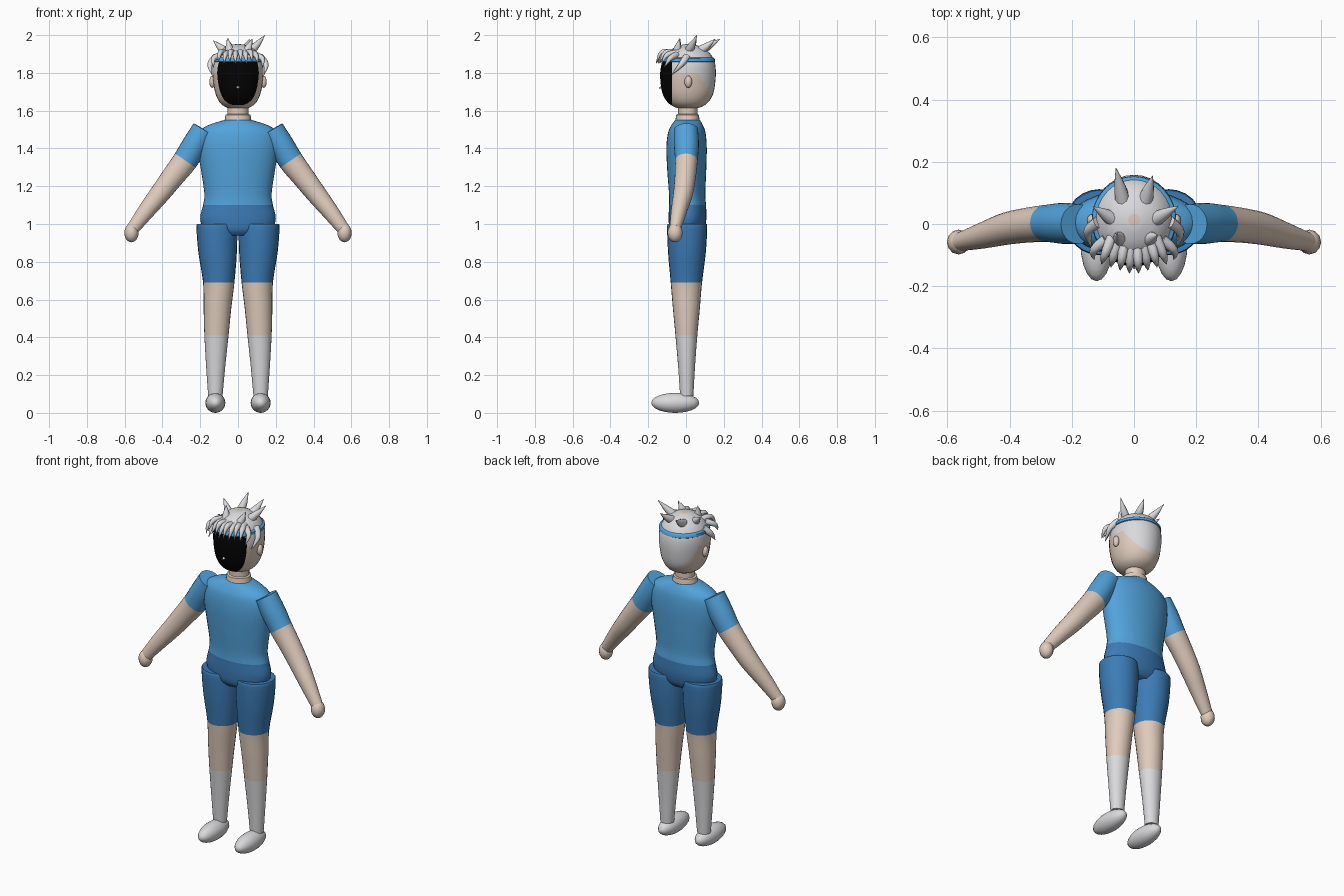
import bpy, bmesh, math
from mathutils import Vector, Matrix

if "Cube" in bpy.data.objects:
    bpy.data.objects.remove(bpy.data.objects["Cube"])

X, Y, Z = Vector((1, 0, 0)), Vector((0, 1, 0)), Vector((0, 0, 1))


def material(name, r, g, b):
    m = bpy.data.materials.new(name)
    m.use_nodes = True
    m.diffuse_color = (r, g, b, 1)
    m.node_tree.nodes["Principled BSDF"].inputs["Base Color"].default_value = (r, g, b, 1)
    return m


SHIRT = material("shirt_blue", 0.085, 0.37, 0.72)
SHORTS = material("shorts_blue", 0.045, 0.2, 0.47)
SKIN = material("skin", 0.74, 0.6, 0.5)
WHITE = material("pale_grey", 0.7, 0.7, 0.72)
BLACK = material("black", 0.001, 0.001, 0.001)


def finish(name, bm, mats, angle=50):
    bmesh.ops.recalc_face_normals(bm, faces=bm.faces)
    for f in bm.faces:
        f.smooth = True
    mesh = bpy.data.meshes.new(name)
    bm.to_mesh(mesh)
    bm.free()
    for m in mats:
        mesh.materials.append(m)
    mesh.set_sharp_from_angle(angle=math.radians(angle))
    ob = bpy.data.objects.new(name, mesh)
    bpy.context.collection.objects.link(ob)
    return ob


def catmull(a, b, c, d, t):
    return b + 0.5 * t * (c - a + t * (2 * a - 5 * b + 4 * c - d + t * (3 * (b - c) + d - a)))


def loft(rings, starts=(0,), ref=Y, axis=None, sides=24, steps=4):
    """Smooth tube through (x, y, z, ru, rv) rings; starts = ring where each material begins."""
    n = len(rings)
    pts = []
    for i in range(n - 1):
        four = [rings[max(0, min(n - 1, i + k))] for k in (-1, 0, 1, 2)]
        pts += [[catmull(*v, s / steps) for v in zip(*four)] for s in range(steps)]
    pts.append(list(rings[-1]))
    bm = bmesh.new()
    loops = []
    for i, p in enumerate(pts):
        c = Vector(p[:3])
        d = axis or (Vector(pts[min(i + 1, len(pts) - 1)][:3])
                     - Vector(pts[max(i - 1, 0)][:3])).normalized()
        u = ref.cross(d).normalized()
        v = d.cross(u)
        angles = [2 * math.pi * k / sides for k in range(sides)]
        loops.append([bm.verts.new(c + u * max(p[3], 0.001) * math.cos(a)
                                   + v * max(p[4], 0.001) * math.sin(a)) for a in angles])
    for i, (lo, hi) in enumerate(zip(loops, loops[1:])):
        for k in range(sides):
            f = bm.faces.new((lo[k], lo[k - 1], hi[k - 1], hi[k]))
            f.material_index = sum(i >= s * steps for s in starts) - 1
    bm.faces.new(loops[0])
    bm.faces.new(loops[-1]).material_index = len(starts) - 1
    return bm


def ellipsoid(name, mat, centre, radii, seg=20):
    bm = bmesh.new()
    m = Matrix.Translation(centre) @ Matrix.Diagonal((*radii, 1))
    bmesh.ops.create_uvsphere(bm, u_segments=seg, v_segments=seg // 2 + 2, radius=1, matrix=m)
    return finish(name, bm, [mat])


def spike(name, base, mid, tip, r, ref=Y):
    rings = [(*base, r, r), (*mid, r * 0.75, r * 0.75), (*tip, 0.001, 0.001)]
    return finish(name, loft(rings, ref=ref, sides=10), [WHITE])


# Torso: waistband of the shorts below, shirt above
torso = [(0, 0.005, 0.94, 0.13, 0.07), (0, 0.005, 0.97, 0.18, 0.092), (0, 0.008, 1.03, 0.2, 0.1),
         (0, 0.008, 1.1, 0.185, 0.098), (0, 0.006, 1.16, 0.178, 0.096), (0, 0.004, 1.28, 0.195, 0.103),
         (0, 0.003, 1.4, 0.214, 0.107), (0, 0.004, 1.48, 0.207, 0.1), (0, 0.006, 1.52, 0.165, 0.085),
         (0, 0.008, 1.55, 0.075, 0.066)]
finish("torso", loft(torso, (0, 3), axis=Z, sides=32), [SHORTS, SHIRT])

# Neck with a wider base
neck = [(0, 0.008, 1.535, 0.073, 0.066), (0, 0.008, 1.578, 0.066, 0.06),
        (0, 0.01, 1.582, 0.056, 0.052), (0, 0.01, 1.65, 0.056, 0.052)]
finish("neck", loft(neck, axis=Z, steps=1), [SKIN], 30)

# Limbs
for side, label in ((1, "left"), (-1, "right")):
    leg = [(0.112, 0.006, 1.0, 0.1, 0.098), (0.112, 0.006, 0.985, 0.108, 0.106),
           (0.108, 0.005, 0.85, 0.102, 0.1), (0.102, 0.002, 0.69, 0.083, 0.083),
           (0.109, 0.002, 0.55, 0.073, 0.071), (0.114, 0.002, 0.41, 0.064, 0.058),
           (0.118, 0.003, 0.25, 0.051, 0.045), (0.12, 0.004, 0.09, 0.038, 0.035)]
    arm = [(0.18, 0, 1.5, 0.064, 0.064), (0.228, 0.002, 1.42, 0.067, 0.066),
           (0.28, 0.002, 1.335, 0.066, 0.06), (0.345, -0.004, 1.25, 0.06, 0.056),
           (0.41, -0.015, 1.165, 0.054, 0.052), (0.485, -0.037, 1.07, 0.045, 0.042),
           (0.557, -0.057, 0.975, 0.034, 0.03)]
    flip = lambda rings: [(side * r[0], *r[1:]) for r in rings]
    finish(label + "_leg", loft(flip(leg), (0, 3, 5), axis=Z), [SHORTS, SKIN, WHITE])
    finish(label + "_arm", loft(flip(arm), (0, 2)), [SHIRT, SKIN])
    ellipsoid(label + "_hand", SKIN, (side * 0.564, -0.058, 0.953), (0.038, 0.04, 0.05), 12)
    ellipsoid(label + "_shoe", WHITE, (side * 0.12, -0.057, 0.053), (0.053, 0.127, 0.053))
    ellipsoid(label + "_ear", SKIN, (side * 0.136, 0.012, 1.753), (0.016, 0.02, 0.032), 12)

# Head: cut along the hairline and the edge of the dark face
head = [(0, 0.01, 1.608, 0.03, 0.03), (0, 0.01, 1.62, 0.068, 0.072), (0, 0.01, 1.645, 0.098, 0.108),
        (0, 0.01, 1.69, 0.119, 0.134), (0, 0.01, 1.75, 0.131, 0.145), (0, 0.011, 1.81, 0.136, 0.147),
        (0, 0.013, 1.86, 0.13, 0.138), (0, 0.014, 1.9, 0.11, 0.116), (0, 0.014, 1.93, 0.079, 0.083),
        (0, 0.014, 1.947, 0.04, 0.042), (0, 0.014, 1.952, 0.014, 0.014)]
bm = loft(head, axis=Z, sides=32)
hair_edge, hair_normal = Vector((0, 0.06, 1.8)), Vector((0, 0.14, 0.09))
for co, no in ((hair_edge, Z), (hair_edge, hair_normal), (Vector((0, -0.075, 0)), Y)):
    bmesh.ops.bisect_plane(bm, geom=bm.verts[:] + bm.edges[:] + bm.faces[:],
                           plane_co=co, plane_no=no)
for f in bm.faces:
    c = f.calc_center_median()
    if c.z > 1.9515:
        f.material_index = 0
    elif c.y < -0.075 and 1.633 < c.z < 1.87:
        f.material_index = 2
    elif c.z > 1.8 or (c - hair_edge).dot(hair_normal) > 0:
        f.material_index = 1
finish("head", bm, [SKIN, WHITE, BLACK])

# Small nose and the headband
nose = [(0, -0.125, 1.725, 0.009, 0.012), (0, -0.144, 1.718, 0.002, 0.002)]
finish("nose", loft(nose, ref=X, sides=8, steps=1), [SKIN])
band = [(0, 0.013, 1.855, 0.128, 0.134), (0, 0.013, 1.86, 0.136, 0.141),
        (0, 0.013, 1.875, 0.135, 0.139), (0, 0.013, 1.881, 0.126, 0.132)]
finish("headband", loft(band, axis=Z, sides=32, steps=1), [SHIRT])

# Crown spikes: base and tip of each
crown = [((-0.035, 0.07, 1.915), (-0.058, 0.18, 1.98)), ((0.035, 0.07, 1.915), (0.06, 0.155, 1.98)),
         ((-0.06, 0.01, 1.91), (-0.132, 0.056, 1.972)), ((0.06, 0.01, 1.91), (0.143, 0.058, 2.0)),
         ((-0.042, -0.05, 1.905), (-0.055, -0.032, 1.985)), ((0.042, -0.05, 1.905), (0.075, -0.035, 1.98))]
for i, (base, tip) in enumerate(crown):
    mid = Vector(base).lerp(Vector(tip), 0.45) - Vector((0, 0, 0.004))
    spike(f"crown_spike_{i + 1}", base, mid, tip, 0.025)

# Fringe locks curling over the front of the band
for i in range(8):
    x = (i - 3.5) * 0.027
    back = 0.35 * abs(x)
    drop = 0.012 * (i % 2)
    spike(f"fringe_lock_{i + 1}", (x * 0.75, -0.075 + back, 1.905), (x, -0.132 + back, 1.908 - drop),
          (x * 1.1, -0.163 + back, 1.855 - drop / 2), 0.018, X)

# Side locks hanging at the temples
for side, label in ((1, "left"), (-1, "right")):
    spike(label + "_temple_lock", (side * 0.115, 0.005, 1.885), (side * 0.148, -0.025, 1.845),
          (side * 0.138, -0.075, 1.79), 0.02)
    spike(label + "_brow_lock", (side * 0.09, -0.05, 1.895), (side * 0.13, -0.085, 1.875),
          (side * 0.128, -0.115, 1.83), 0.018)
